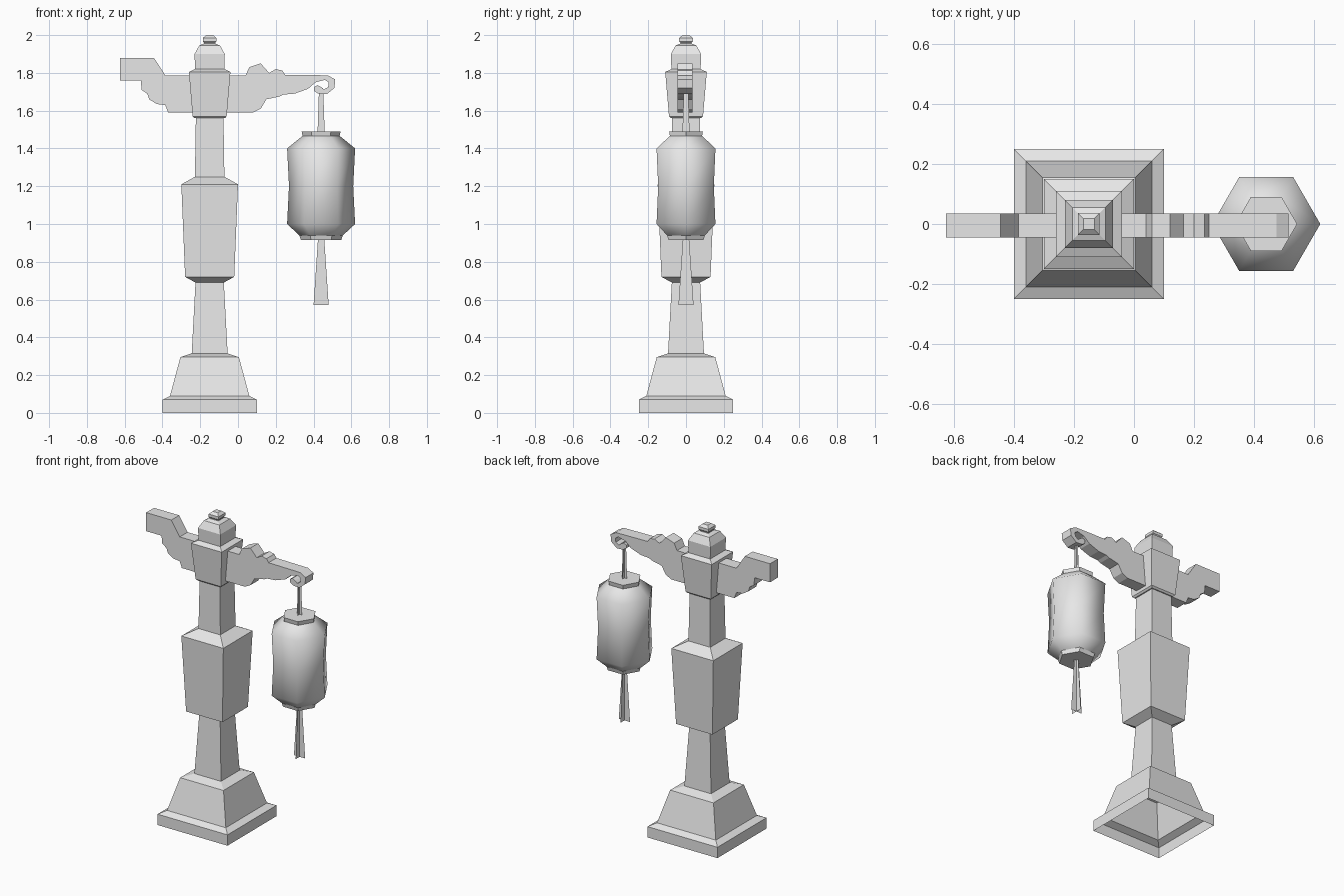
import bpy, bmesh, math

cube = bpy.data.objects.get("Cube")
if cube:
    bpy.data.objects.remove(cube, do_unlink=True)

GREY = (0.8, 0.8, 0.8, 1.0)
stone = bpy.data.materials.new("plain grey")
stone.use_nodes = True
stone.diffuse_color = GREY
stone.node_tree.nodes["Principled BSDF"].inputs["Base Color"].default_value = GREY

POST_X = -0.15
LANTERN_X = 0.44


def finish(name, bm, smooth=False, recalc=True):
    if recalc:
        bmesh.ops.recalc_face_normals(bm, faces=bm.faces[:])
    for f in bm.faces:
        f.smooth = smooth
    mesh = bpy.data.meshes.new(name)
    bm.to_mesh(mesh)
    bm.free()
    mesh.materials.append(stone)
    obj = bpy.data.objects.new(name, mesh)
    bpy.context.collection.objects.link(obj)
    return obj


def stack(name, x, sides, profile, bottom=True, top=True, smooth=False):
    """Loft regular polygons from (z, radius) pairs; square radii are half widths."""
    bm = bmesh.new()
    turn = math.pi / 4 if sides == 4 else 0
    grow = math.sqrt(2) if sides == 4 else 1
    rings = []
    for z, r in profile:
        ring = []
        for i in range(sides):
            a = turn + math.tau * i / sides
            ring.append(bm.verts.new((x + r * grow * math.cos(a), r * grow * math.sin(a), z)))
        rings.append(ring)
    for low, high in zip(rings, rings[1:]):
        for i in range(sides):
            j = (i + 1) % sides
            bm.faces.new((low[i], low[j], high[j], high[i]))
    if bottom:
        bm.faces.new(rings[0][::-1])
    if top:
        bm.faces.new(rings[-1])
    return finish(name, bm, smooth)


def slab(name, outline, y=-0.005, half=0.04):
    """Extrude an (x, z) outline through the depth."""
    bm = bmesh.new()
    face = bm.faces.new([bm.verts.new((px, y - half, pz)) for px, pz in outline])
    moved = bmesh.ops.extrude_face_region(bm, geom=[face])["geom"]
    verts = [v for v in moved if isinstance(v, bmesh.types.BMVert)]
    bmesh.ops.translate(bm, verts=verts, vec=(0, 2 * half, 0))
    # the source face is kept by the extrusion and closes the front
    return finish(name, bm)


def crossed_strips(name, z_low, w_low, z_high, w_high):
    """Two tapering flat strips crossing at right angles."""
    bm = bmesh.new()
    for dx, dy in ((1, 0), (0, 1)):
        corners = ((-w_low, z_low), (w_low, z_low), (w_high, z_high), (-w_high, z_high))
        bm.faces.new([bm.verts.new((LANTERN_X + w * dx, w * dy, z)) for w, z in corners])
    return finish(name, bm, recalc=False)


# Post: hollow stepped base, shaft and central block
stack("stepped_base", POST_X, 4,
      [(0, .25), (.07, .25), (.09, .21), (.295, .155), (.315, .095)],
      bottom=False, top=False)
stack("lower_shaft", POST_X, 4, [(.315, .095), (.69, .075)], False, False)
stack("centre_block", POST_X, 4,
      [(.69, .075), (.72, .13), (1.21, .15), (1.25, .078)], False, False)
stack("upper_shaft", POST_X, 4, [(1.25, .078), (1.57, .073)], False, False)

# Head with cap and finial
stack("head_block", POST_X, 4,
      [(1.56, .08), (1.57, .09), (1.805, .11), (1.82, .078)])
stack("head_cap", POST_X, 4, [(1.81, .077), (1.9, .08), (1.945, .055), (1.955, .03)])
stack("finial", POST_X, 4,
      [(1.945, .03), (1.96, .03), (1.967, .036), (1.985, .036), (2.0, .018)])

# Carved bracket on the right of the post
slab("tail_bracket", [
    (-.15, 1.59), (-.37, 1.59), (-.385, 1.63), (-.43, 1.635), (-.47, 1.66),
    (-.48, 1.69), (-.51, 1.71), (-.515, 1.76), (-.625, 1.76), (-.625, 1.88),
    (-.445, 1.88), (-.385, 1.787), (-.15, 1.787)])

# Carved arm with a curled hook on the left of the post
slab("hook_arm", [
    (-.15, 1.59), (.08, 1.59), (.12, 1.61), (.15, 1.66), (.22, 1.675),
    (.24, 1.685), (.3, 1.69), (.37, 1.715), (.41, 1.75), (.46, 1.763),
    (.48, 1.75), (.477, 1.725), (.455, 1.712), (.44, 1.725), (.42, 1.735),
    (.402, 1.725), (.402, 1.705), (.425, 1.69), (.47, 1.687), (.51, 1.72),
    (.515, 1.765), (.475, 1.787), (.25, 1.79), (.235, 1.812), (.2, 1.82),
    (.165, 1.8), (.12, 1.85), (.06, 1.83), (.04, 1.787), (-.15, 1.787)])

# Hanging lantern
stack("lantern_body", LANTERN_X, 6,
      [(.935, .11), (1.0, .18), (1.2, .17), (1.4, .18), (1.465, .1)],
      bottom=False, top=False, smooth=True)
stack("lantern_top_collar", LANTERN_X, 6, [(1.455, .095), (1.465, .098), (1.49, .103)])
stack("lantern_bottom_collar", LANTERN_X, 6, [(.915, .107), (.94, .115)])
crossed_strips("lantern_cord", 1.48, .019, 1.72, .011)
crossed_strips("tassel", .57, .04, .93, .016)
